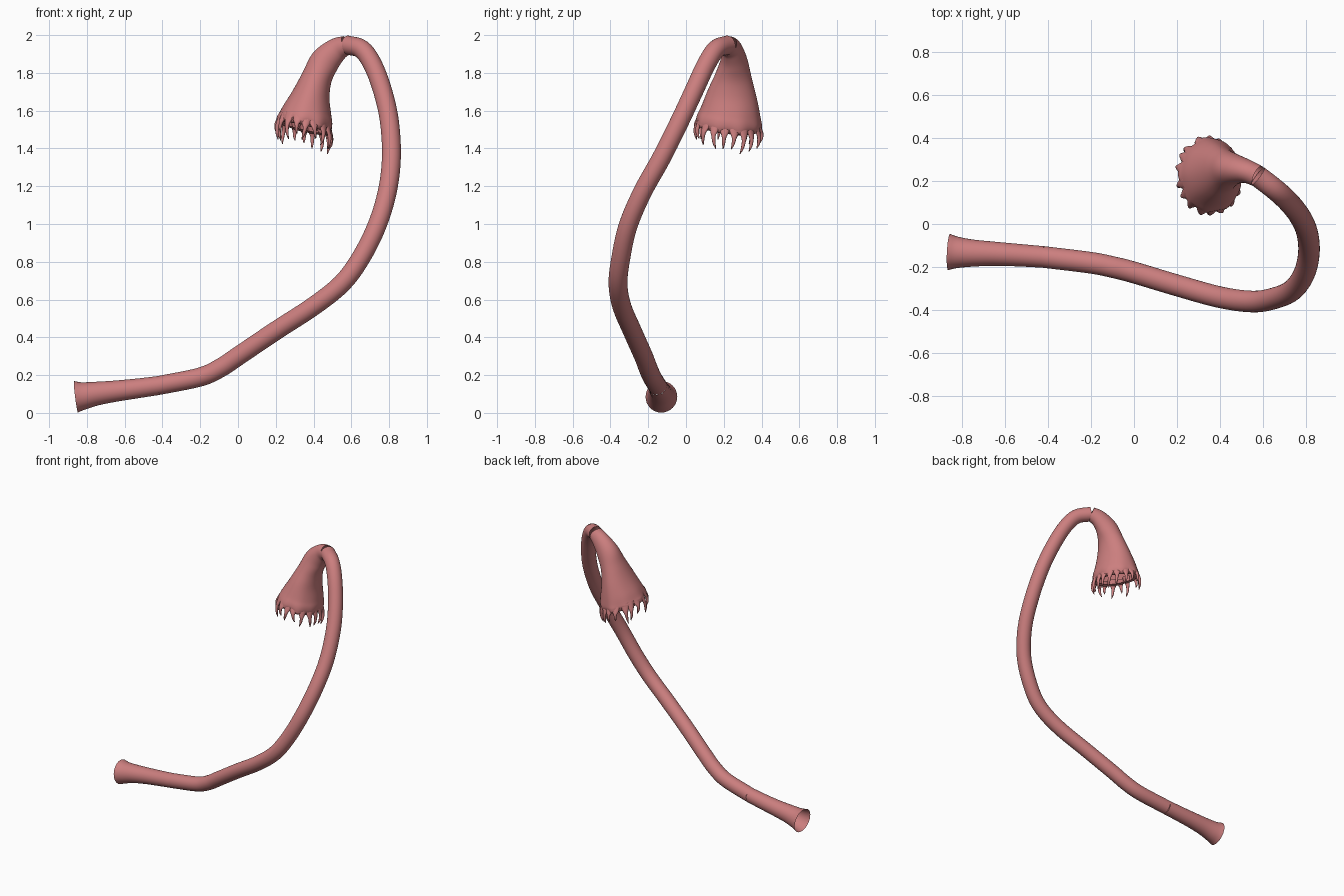
import bpy, bmesh, math, random
from mathutils import Vector

if "Cube" in bpy.data.objects:
    bpy.data.objects.remove(bpy.data.objects["Cube"])

random.seed(4)
mat = bpy.data.materials.new("pink_tissue")
mat.diffuse_color = (0.60, 0.21, 0.21, 1)
mat.use_nodes = True
mat.node_tree.nodes["Principled BSDF"].inputs["Base Color"].default_value = mat.diffuse_color
Y = Vector((0, 1, 0))


def spline(pts, steps):
    """Catmull-Rom through (x, y, z, radius_u, radius_v) stations."""
    p = [Vector(q) for q in pts]
    p = [p[0] * 2 - p[1]] + p + [p[-1] * 2 - p[-2]]
    out = []
    for i in range(1, len(p) - 2):
        a, b, c, d = p[i - 1:i + 3]
        for s in range(steps):
            t = s / steps
            out.append((b * 2 + (c - a) * t + (a * 2 - b * 5 + c * 4 - d) * t * t
                        + (b * 3 - a - c * 3 + d) * t ** 3) * 0.5)
    return out + [p[-2]]


def loft(bm, pts, sides=32, steps=5, ref=Y, wave=None, cap=False):
    """Sweep an elliptical section along the stations, return last ring frame."""
    path = spline(pts, steps)
    pos = [Vector(q[:3]) for q in path]
    rings = []
    for i, q in enumerate(path):
        t = (pos[min(i + 1, len(pos) - 1)] - pos[max(i - 1, 0)]).normalized()
        u = (ref - t * ref.dot(t)).normalized()
        v = u.cross(t)
        ring = []
        for k in range(sides):
            a = math.tau * k / sides
            f = 1 + (wave(a) * (i / len(path)) ** 6 if wave else 0)
            ring.append(bm.verts.new(pos[i] + (u * math.cos(a) * q[3] + v * math.sin(a) * q[4]) * f))
        rings.append(ring)
    for r0, r1 in zip(rings, rings[1:]):
        for k in range(sides):
            n = (k + 1) % sides
            bm.faces.new((r0[k], r0[n], r1[n], r1[k]))
    if cap:
        bm.faces.new(rings[-1])
    return pos[-1], u, v, t, rings[-1]


def finish(bm, name):
    bmesh.ops.recalc_face_normals(bm, faces=bm.faces)
    me = bpy.data.meshes.new(name)
    bm.to_mesh(me)
    bm.free()
    me.polygons.foreach_set("use_smooth", [True] * len(me.polygons))
    me.materials.append(mat)
    ob = bpy.data.objects.new(name, me)
    bpy.context.collection.objects.link(ob)
    return ob


def tube(name, pts):
    bm = bmesh.new()
    loft(bm, [(*p[:3], p[3], p[3]) for p in pts])
    finish(bm, name)


# flared open root
tube("flared_root", [
    (-0.858, -0.13, 0.085, 0.084), (-0.82, -0.132, 0.09, 0.073), (-0.75, -0.135, 0.102, 0.063),
    (-0.65, -0.138, 0.115, 0.056), (-0.53, -0.145, 0.13, 0.052), (-0.42, -0.153, 0.145, 0.05)])

# long curved duct
R = 0.05
tube("curved_duct", [(*p, R) for p in [
    (-0.42, -0.153, 0.145), (-0.2, -0.18, 0.19), (-0.09, -0.202, 0.24), (0, -0.225, 0.30),
    (0.2, -0.285, 0.435), (0.4, -0.34, 0.565), (0.55, -0.36, 0.685), (0.65, -0.345, 0.82),
    (0.735, -0.307, 0.99), (0.79, -0.23, 1.17), (0.812, -0.13, 1.35), (0.802, -0.035, 1.54),
    (0.767, 0.04, 1.70), (0.715, 0.105, 1.84), (0.655, 0.16, 1.925), (0.575, 0.222, 1.948)]])

# funnel with a wavy rim
bm = bmesh.new()
wave = lambda a: 0.035 * math.sin(9 * a) + 0.025 * math.sin(5 * a + 1)
c, u, v, t, rim = loft(bm, [
    (0.575, 0.222, 1.948, 0.05, 0.05), (0.52, 0.245, 1.92, 0.055, 0.064),
    (0.46, 0.254, 1.86, 0.073, 0.078), (0.42, 0.25, 1.78, 0.098, 0.08),
    (0.39, 0.242, 1.69, 0.13, 0.098), (0.368, 0.234, 1.60, 0.157, 0.13),
    (0.358, 0.228, 1.55, 0.172, 0.146), (0.352, 0.225, 1.525, 0.172, 0.146)],
    sides=72, wave=wave)
# rim rolls inward
prev = rim
for s, d in ((0.97, 0.014), (0.88, 0.02), (0.76, 0.012)):
    ring = [bm.verts.new(c + (w.co - c) * s + t * d) for w in rim]
    for k in range(72):
        n = (k + 1) % 72
        bm.faces.new((prev[k], prev[n], ring[n], ring[k]))
    prev = ring
finish(bm, "funnel")

# hanging fringe of tapered fingers
bm = bmesh.new()
N = 18
down = (t * 0.4 + Vector((0, 0, -1)) * 0.6).normalized()
for i in range(N):
    a = math.tau * (i + random.uniform(-0.2, 0.2)) / N
    out = u * math.cos(a) + v * math.sin(a)
    side = v * math.cos(a) - u * math.sin(a)
    base = c + (u * math.cos(a) * 0.165 + v * math.sin(a) * 0.14) * (1 + wave(a) * 0.7)
    length = random.uniform(0.07, 0.125)
    lean = random.uniform(-0.02, 0.02)
    pts = []
    for f, w, o in ((-0.3, 0.03, -0.008), (0.05, 0.024, 0.003), (0.35, 0.012, 0.012),
                    (0.7, 0.008, 0.012), (1, 0.002, 0.004)):
        p = base + down * length * f + out * o + side * lean * f * f
        pts.append((*p, w, min(w, 0.01)))
    loft(bm, pts, sides=10, steps=3, ref=side, cap=True)
finish(bm, "fringe")
